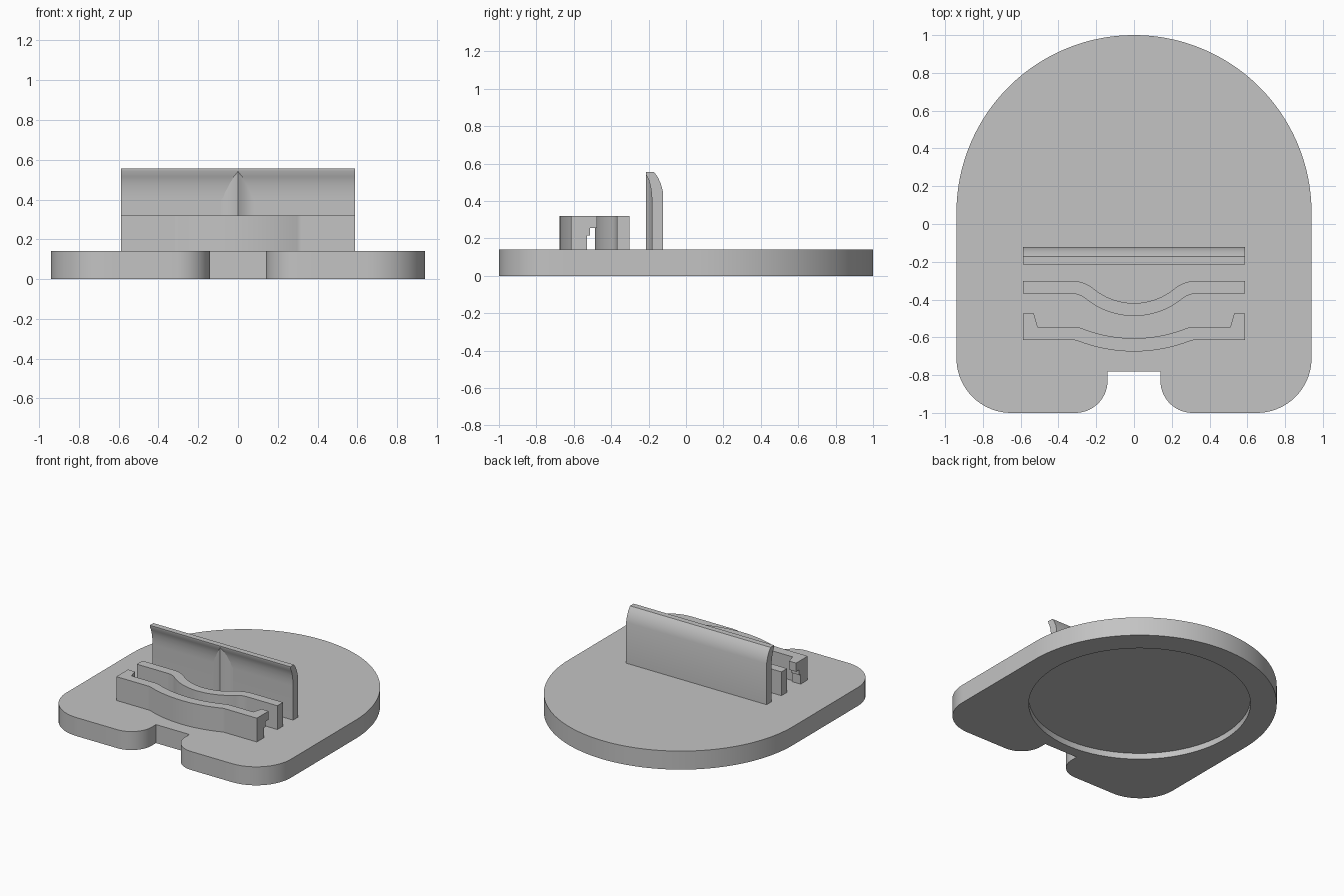
import bpy
import bmesh
from math import sin, cos, atan, pi, radians
from mathutils import Vector

cube = bpy.data.objects.get("Cube")
if cube:
    bpy.data.objects.remove(cube, do_unlink=True)

grey = bpy.data.materials.new("plain grey")
grey.use_nodes = True
colour = (0.55, 0.55, 0.55, 1)
grey.diffuse_color = colour
grey.node_tree.nodes["Principled BSDF"].inputs["Base Color"].default_value = colour

DECK = 0.14      # top of the base
SINK = 0.13      # parts start slightly inside the base
RAIL_TOP = 0.32
HALF = 0.588     # half length of the holder parts


def prism(name, points, direction):
    """Extrude a closed outline of 3D points along a direction."""
    bm = bmesh.new()
    face = bm.faces.new([bm.verts.new(p) for p in points])
    new = bmesh.ops.extrude_face_region(bm, geom=[face], use_keep_orig=True)
    verts = [v for v in new["geom"] if isinstance(v, bmesh.types.BMVert)]
    bmesh.ops.translate(bm, verts=verts, vec=Vector(direction))
    bmesh.ops.recalc_face_normals(bm, faces=bm.faces)
    mesh = bpy.data.meshes.new(name)
    bm.to_mesh(mesh)
    bm.free()
    mesh.materials.append(grey)
    obj = bpy.data.objects.new(name, mesh)
    bpy.context.collection.objects.link(obj)
    return obj


def smooth(obj):
    bpy.ops.object.select_all(action="DESELECT")
    obj.select_set(True)
    bpy.context.view_layer.objects.active = obj
    bpy.ops.object.shade_smooth_by_angle(angle=radians(30))


def arc(cx, cy, r, start, end, n):
    angles = [radians(start + (end - start) * i / n) for i in range(n + 1)]
    return [(cx + r * cos(a), cy + r * sin(a)) for a in angles]


def flat(points, z):
    return [(x, y, z) for x, y in points]


# Base: round back, rounded front corners and a front notch
half = [(0.14, -0.78)]
half += arc(0.31, -0.83, 0.17, 180, 270, 14)
half += arc(0.65, -0.71, 0.29, -90, 0, 18)
half += arc(0, 0.06, 0.94, 0, 90, 48)
outline = half + [(-x, y) for x, y in reversed(half[:-1])]
base = prism("base", flat(outline, 0), (0, 0, DECK))

# Shallow round recess underneath
cutter = prism("recess_cutter", flat(arc(0, 0.06, 0.76, 0, 360, 96)[:-1], -0.05), (0, 0, 0.095))
cutter.hide_render = True
cut = base.modifiers.new("recess", "BOOLEAN")
cut.operation = "DIFFERENCE"
cut.solver = "EXACT"
cut.object = cutter
bpy.context.view_layer.objects.active = base
bpy.ops.object.modifier_apply(modifier=cut.name)
bpy.data.objects.remove(cutter, do_unlink=True)
smooth(base)


# Bowed rails: a centre arc blending into straight ends
def rail(name, y_end, drop, reach, fillet, thick):
    theta = 2 * atan(drop / reach)
    radius = reach / sin(theta) - fillet
    n = 14
    path = []        # x, y and tangent angle
    for i in range(n + 1):
        a = theta * i / n
        path.append((radius * sin(a), y_end - drop + radius * (1 - cos(a)), a))
    for i in range(n - 1, -1, -1):
        a = theta * i / n
        path.append((reach - fillet * sin(a), y_end - fillet * (1 - cos(a)), a))
    path.append((HALF, y_end, 0))
    path = [(-x, y, -a) for x, y, a in reversed(path[1:])] + path

    def side(d):
        return [(x - d * sin(a), y + d * cos(a)) for x, y, a in path]

    points = side(-thick / 2) + side(thick / 2)[::-1]
    smooth(prism(name, flat(points, SINK), (0, 0, RAIL_TOP - SINK)))


rail("middle_rail", -0.335, 0.118, 0.33, 0.15, 0.068)
rail("front_rail", -0.58, 0.06, 0.32, 0.1, 0.07)

# Stepped hooks at both ends of the front rail
steps = [(-0.58, SINK), (-0.53, SINK), (-0.53, 0.215), (-0.513, 0.215),
         (-0.513, 0.255), (-0.475, 0.255), (-0.475, RAIL_TOP), (-0.58, RAIL_TOP)]
for label, s in (("left", 1), ("right", -1)):
    hook = prism(label + "_hook", [(s * HALF, y, z) for y, z in steps], (-s * 0.07, 0, 0))
    for v in hook.data.vertices:      # slanted inner side
        if abs(v.co.x) < 0.55:
            v.co.x = s * (0.51 + 0.02 * (v.co.y + 0.545) / 0.07)

# Back plate with a forward curling lip
profile = [(-0.182, SINK), (-0.182, 0.40), (-0.184, 0.44), (-0.19, 0.48),
           (-0.2, 0.515), (-0.213, 0.54), (-0.214, 0.555), (-0.171, 0.555),
           (-0.15, 0.527), (-0.134, 0.49), (-0.123, 0.449), (-0.123, SINK)]
smooth(prism("back_plate", [(-HALF, y, z) for y, z in profile], (2 * HALF, 0, 0)))

# Centre rib with hollow flanks, fading into the lip
flank = [(0.085 * (1 - t / 8), -0.182 - 0.032 * (t / 8) ** 2) for t in range(9)]
rib = [(0.085, -0.17)] + flank + [(-x, y) for x, y in reversed(flank[:-1])] + [(-0.085, -0.17)]
smooth(prism("centre_rib", flat(rib, SINK), (0, 0, 0.545 - SINK)))
